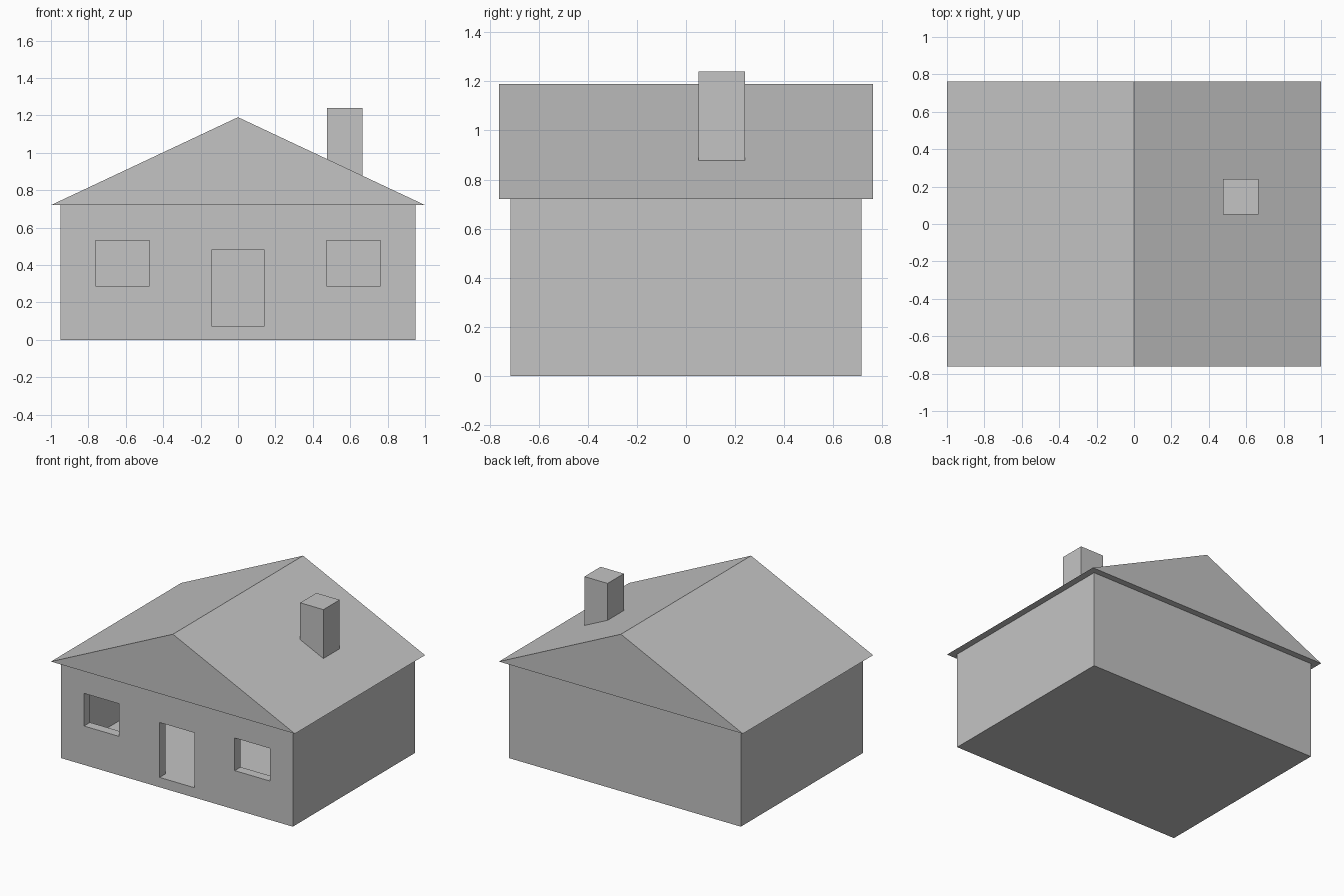
import bpy, bmesh

if "Cube" in bpy.data.objects:
    bpy.data.objects.remove(bpy.data.objects["Cube"])

grey = bpy.data.materials.new("light grey")
grey.diffuse_color = (0.55, 0.55, 0.55, 1)
grey.use_nodes = True
grey.node_tree.nodes["Principled BSDF"].inputs["Base Color"].default_value = grey.diffuse_color

HX, HY, EAVE = 0.95, 0.715, 0.72   # wall half sizes and height
T = 0.07                           # wall and floor thickness


def make_object(name, bm):
    bmesh.ops.recalc_face_normals(bm, faces=bm.faces)
    me = bpy.data.meshes.new(name)
    bm.to_mesh(me)
    bm.free()
    me.materials.append(grey)
    ob = bpy.data.objects.new(name, me)
    bpy.context.collection.objects.link(ob)
    return ob


def extrude_y(name, profile, y0, y1):
    """Closed prism: an (x, z) profile pushed from y0 to y1."""
    bm = bmesh.new()
    face = bm.faces.new([bm.verts.new((x, y0, z)) for x, z in profile])
    out = bmesh.ops.extrude_face_region(bm, geom=[face])
    moved = [v for v in out["geom"] if isinstance(v, bmesh.types.BMVert)]
    bmesh.ops.translate(bm, verts=moved, vec=(0, y1 - y0, 0))
    # the starting face is kept as the near cap
    if not face.is_valid:
        bmesh.ops.holes_fill(bm, edges=bm.edges)
    return make_object(name, bm)


def box(name, x0, x1, y0, y1, z0, z1):
    return extrude_y(name, [(x0, z0), (x1, z0), (x1, z1), (x0, z1)], y0, y1)


def cut(target, cutter):
    mod = target.modifiers.new(cutter.name, 'BOOLEAN')
    mod.operation = 'DIFFERENCE'
    mod.solver = 'EXACT'
    mod.object = cutter
    cutter.hide_render = True
    cutter.hide_set(True)


# Hollow walls with floor, open under the roof
walls = box("walls", -HX, HX, -HY, HY, 0, EAVE)
cut(walls, box("room_cutter", -HX + T, HX - T, -HY + T, HY - T, T + 0.003, EAVE + 0.1))

# Front door and two windows
front = (-HY - 0.1, -HY + T + 0.05)
cut(walls, box("door_cutter", -0.142, 0.142, *front, T + 0.003, 0.48))
for side, cx in (("left", -0.618), ("right", 0.618)):
    cut(walls, box(side + "_window_cutter", cx - 0.144, cx + 0.144, *front, 0.288, 0.53))

# Solid gable roof
extrude_y("roof", [(-1, EAVE), (1, EAVE), (0, 1.19)], -0.762, 0.762)

# Chimney, sunk into the right slope
box("chimney", 0.475, 0.665, 0.05, 0.24, 0.86, 1.24)
